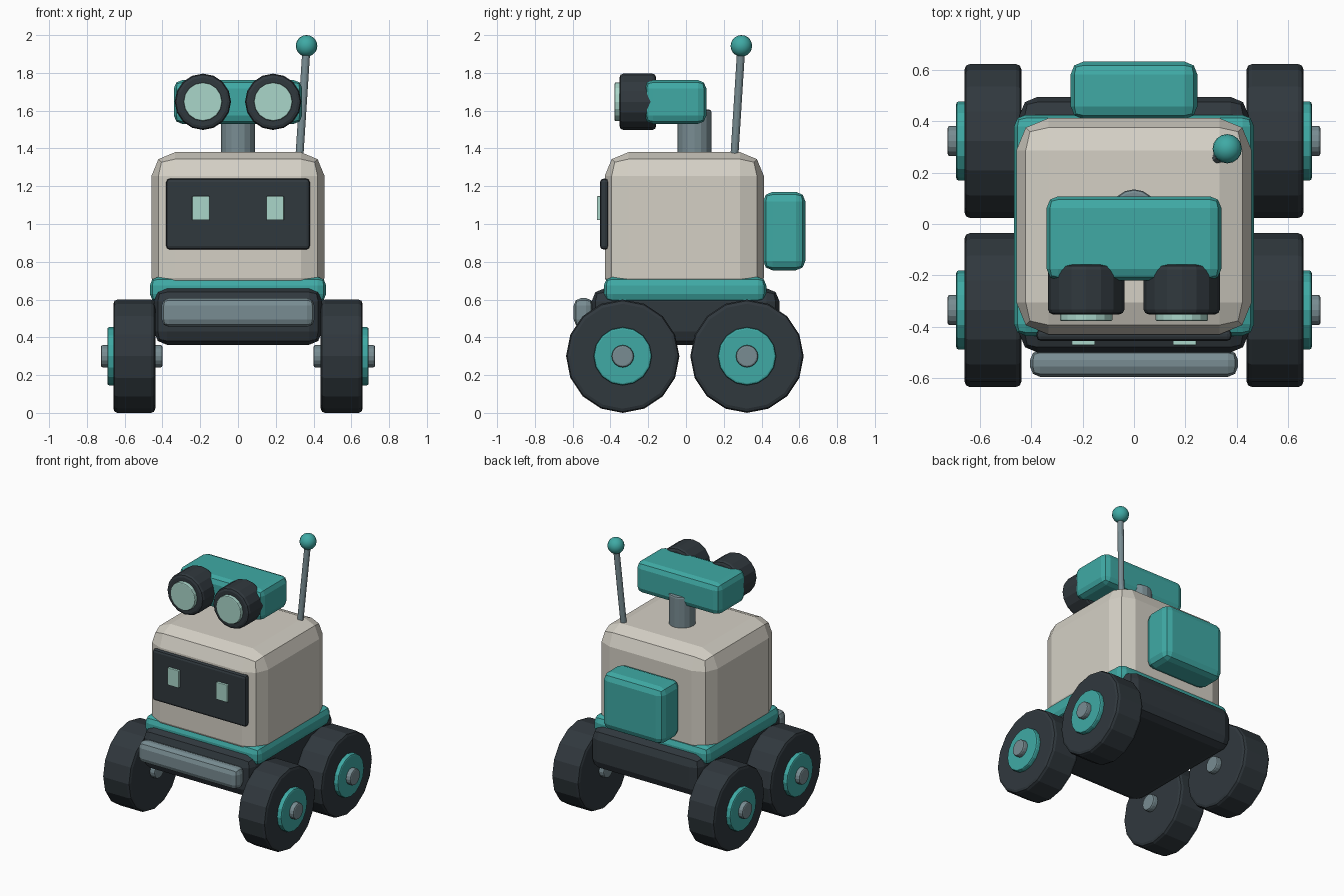
import bpy
from math import pi, radians
from mathutils import Vector

cube = bpy.data.objects.get("Cube")
if cube:
    bpy.data.objects.remove(cube, do_unlink=True)


def material(name, rgb):
    mat = bpy.data.materials.new(name)
    mat.use_nodes = True
    mat.diffuse_color = (*rgb, 1)
    bsdf = next(n for n in mat.node_tree.nodes if n.type == 'BSDF_PRINCIPLED')
    bsdf.inputs["Base Color"].default_value = (*rgb, 1)
    return mat


CREAM = material("warm_cream", (0.66, 0.63, 0.56))
TEAL = material("teal", (0.05, 0.40, 0.375))
DARK = material("dark_slate", (0.03, 0.04, 0.048))
MINT = material("pale_mint", (0.40, 0.67, 0.59))
STEEL = material("steel_grey", (0.19, 0.265, 0.29))


def finish(name, mat, bevel, segments=2):
    ob = bpy.context.object
    ob.name = name
    ob.data.materials.append(mat)
    if bevel:
        mod = ob.modifiers.new("Bevel", 'BEVEL')
        mod.width = bevel
        mod.segments = segments
        mod.limit_method = 'ANGLE'
        mod.angle_limit = radians(40)
    return ob


def box(name, mat, x, y, z, bevel):
    """Bevelled box from (min, max) ranges on each axis."""
    ranges = (x, y, z)
    bpy.ops.mesh.primitive_cube_add(size=1, location=[(a + b) / 2 for a, b in ranges])
    ob = bpy.context.object
    for v in ob.data.vertices:
        v.co = [c * (b - a) for c, (a, b) in zip(v.co, ranges)]
    return finish(name, mat, bevel)


def rod(name, mat, start, end, radius, bevel=0, sides=16):
    """Cylinder between two points."""
    a, b = Vector(start), Vector(end)
    axis = b - a
    bpy.ops.mesh.primitive_cylinder_add(vertices=sides, radius=radius,
                                        depth=axis.length, location=(a + b) / 2)
    ob = bpy.context.object
    # Rotate about one main axis where possible, so facets stay aligned
    if abs(axis.x) > 0.99 * axis.length:
        ob.rotation_euler = (0, pi / 2 if axis.x > 0 else -pi / 2, 0)
    else:
        ob.rotation_euler = Vector((0, 0, 1)).rotation_difference(axis).to_euler()
    return finish(name, mat, bevel)


# Chassis, tray and bumper
box("chassis", DARK, (-0.445, 0.445), (-0.5, 0.495), (0.36, 0.66), 0.07)
box("tray", TEAL, (-0.467, 0.467), (-0.435, 0.425), (0.585, 0.72), 0.045)
box("bumper", STEEL, (-0.405, 0.405), (-0.595, -0.49), (0.455, 0.608), 0.04)

# Body, face screen and backpack
box("body", CREAM, (-0.458, 0.458), (-0.43, 0.412), (0.59, 1.38), 0.125)
box("face_screen", DARK, (-0.38, 0.38), (-0.455, -0.41), (0.865, 1.24), 0.018)
box("backpack", TEAL, (-0.247, 0.247), (0.408, 0.632), (0.755, 1.17), 0.05)

# Neck and head
rod("neck", STEEL, (0, 0.045, 1.35), (0, 0.045, 1.605), 0.09, 0.012)
box("head", TEAL, (-0.34, 0.34), (-0.22, 0.108), (1.53, 1.762), 0.045)

# Parts mirrored left and right
for side, label in ((1, "left"), (-1, "right")):
    ex = side * 0.197
    box(f"{label}_screen_eye", MINT, (ex - 0.046, ex + 0.046),
        (-0.472, -0.45), (1.02, 1.147), 0.004)
    lx = side * 0.186
    rod(f"{label}_lens_barrel", DARK, (lx, -0.158, 1.647), (lx, -0.352, 1.647), 0.149, 0.02)
    rod(f"{label}_lens", MINT, (lx, -0.34, 1.647), (lx, -0.378, 1.647), 0.102, 0.006)
    for place, y in (("front", -0.335), ("rear", 0.323)):
        def part(name, mat, x0, x1, radius, bevel):
            rod(f"{place}_{label}_{name}", mat, (side * x0, y, 0.3),
                (side * x1, y, 0.3), radius, bevel)
        part("wheel", DARK, 0.438, 0.66, 0.3, 0.022)
        part("hub", TEAL, 0.64, 0.692, 0.154, 0.01)
        part("axle_cap", STEEL, 0.4, 0.726, 0.059, 0.01)

# Antenna
tip = Vector((0.363, 0.293, 1.943))
rod("antenna_rod", STEEL, (0.324, 0.255, 1.34), tip, 0.021, sides=12)
bpy.ops.mesh.primitive_uv_sphere_add(segments=16, ring_count=10, radius=0.057, location=tip)
bpy.ops.object.shade_smooth()
finish("antenna_ball", TEAL, 0)
